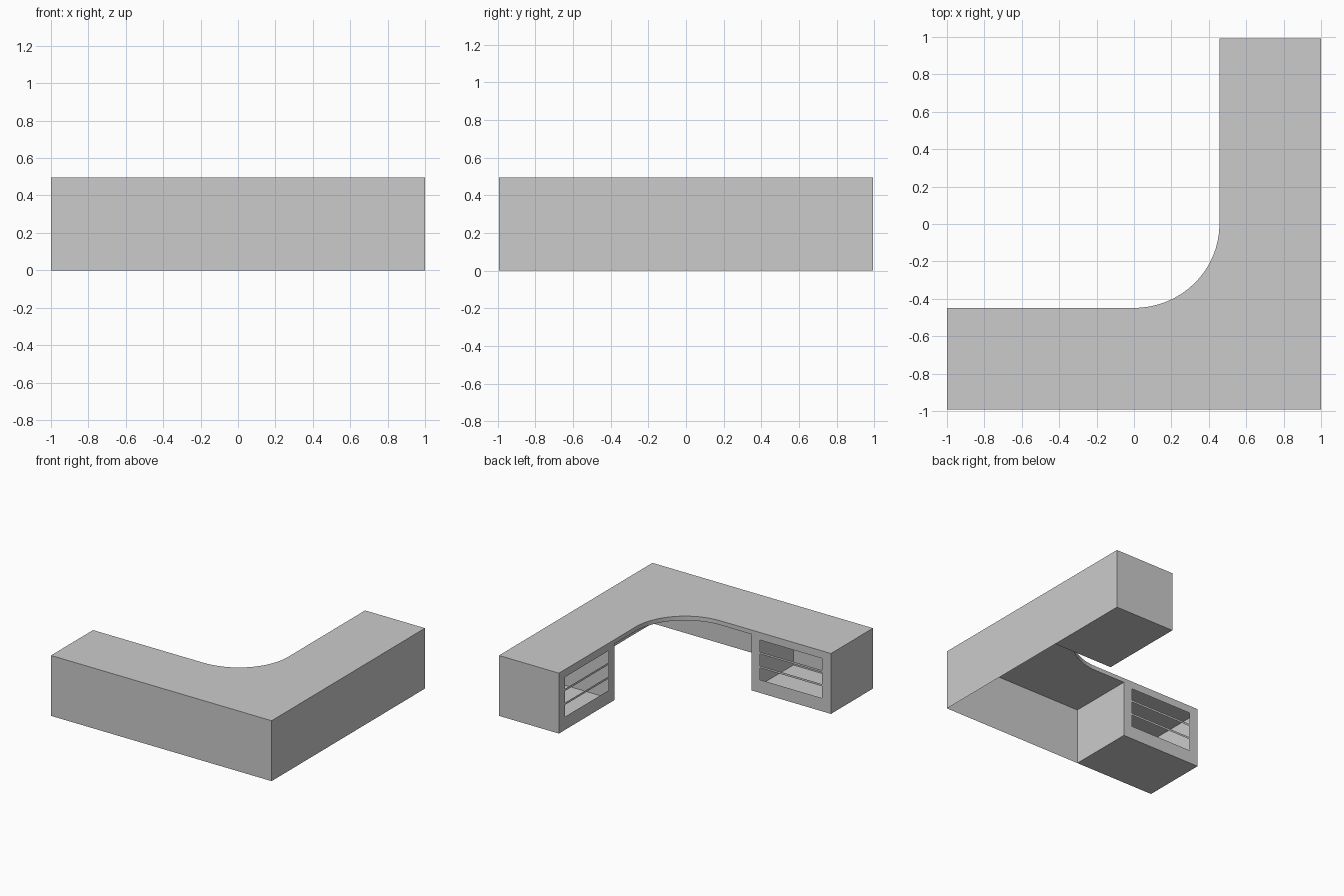
import bpy, bmesh, math

if "Cube" in bpy.data.objects:
    bpy.data.objects.remove(bpy.data.objects["Cube"])

H, T = 0.495, 0.035            # desk height, top thickness
UNDER = H - T
Y = 0.993                      # half depth in y
IN_X, IN_Y = 0.457, -0.449     # inner edges of the two wings
DEPTH = 0.543
PED = 0.722                    # pedestal length


def finish(name, bm):
    bmesh.ops.remove_doubles(bm, verts=bm.verts, dist=1e-5)
    bmesh.ops.recalc_face_normals(bm, faces=bm.faces)
    me = bpy.data.meshes.new(name)
    bm.to_mesh(me)
    bm.free()
    ob = bpy.data.objects.new(name, me)
    bpy.context.collection.objects.link(ob)


def quad(bm, *pts):
    bm.faces.new([bm.verts.new(p) for p in pts])


# Wing frames: u runs from the free end, v runs outward from the inner face
def front_wing(u, v, z):
    return (-1 + u, IN_Y - v * (Y + IN_Y) / DEPTH, z)


def right_wing(u, v, z):
    return (IN_X + v * (1 - IN_X) / DEPTH, Y - u, z)


# L-shaped top with a rounded inside corner
bm = bmesh.new()
outline = [(-1, IN_Y), (-1, -Y), (1, -Y), (1, Y), (IN_X, Y)]
N = 16
for i in range(N + 1):
    a = math.pi / 2 * i / N
    outline.append((IN_X * math.cos(a), IN_Y * math.sin(a)))
top = bm.faces.new([bm.verts.new((x, y, UNDER)) for x, y in outline])
ext = bmesh.ops.extrude_face_region(bm, geom=[top], use_keep_orig=True)
bmesh.ops.translate(bm, vec=(0, 0, T),
                    verts=[g for g in ext["geom"] if isinstance(g, bmesh.types.BMVert)])
finish("desk_top", bm)


# Hollow pedestal with three drawer openings in the inner face
def pedestal(name, P):
    bm = bmesh.new()
    us = [0, 0.08, 0.642, PED]
    zs = [0, 0.108, 0.205, 0.222, 0.319, 0.336, 0.433, UNDER]
    for i in range(3):
        for j in range(7):
            if i == 1 and j % 2 == 1:
                continue
            quad(bm, P(us[i], 0, zs[j]), P(us[i + 1], 0, zs[j]),
                 P(us[i + 1], 0, zs[j + 1]), P(us[i], 0, zs[j + 1]))
    for u in (0, PED):
        quad(bm, P(u, 0, 0), P(u, DEPTH, 0), P(u, DEPTH, UNDER), P(u, 0, UNDER))
    quad(bm, P(0, 0, 0), P(PED, 0, 0), P(PED, DEPTH, 0), P(0, DEPTH, 0))
    finish(name, bm)


# Thin outer panel along the whole wing
def panel(name, P, length):
    bm = bmesh.new()
    quad(bm, P(0, DEPTH, 0), P(length, DEPTH, 0),
         P(length, DEPTH, UNDER), P(0, DEPTH, UNDER))
    finish(name, bm)


for label, P, length in (("front", front_wing, 2.0), ("right", right_wing, 2 * Y)):
    pedestal(label + "_pedestal", P)
    panel(label + "_panel", P, length)
